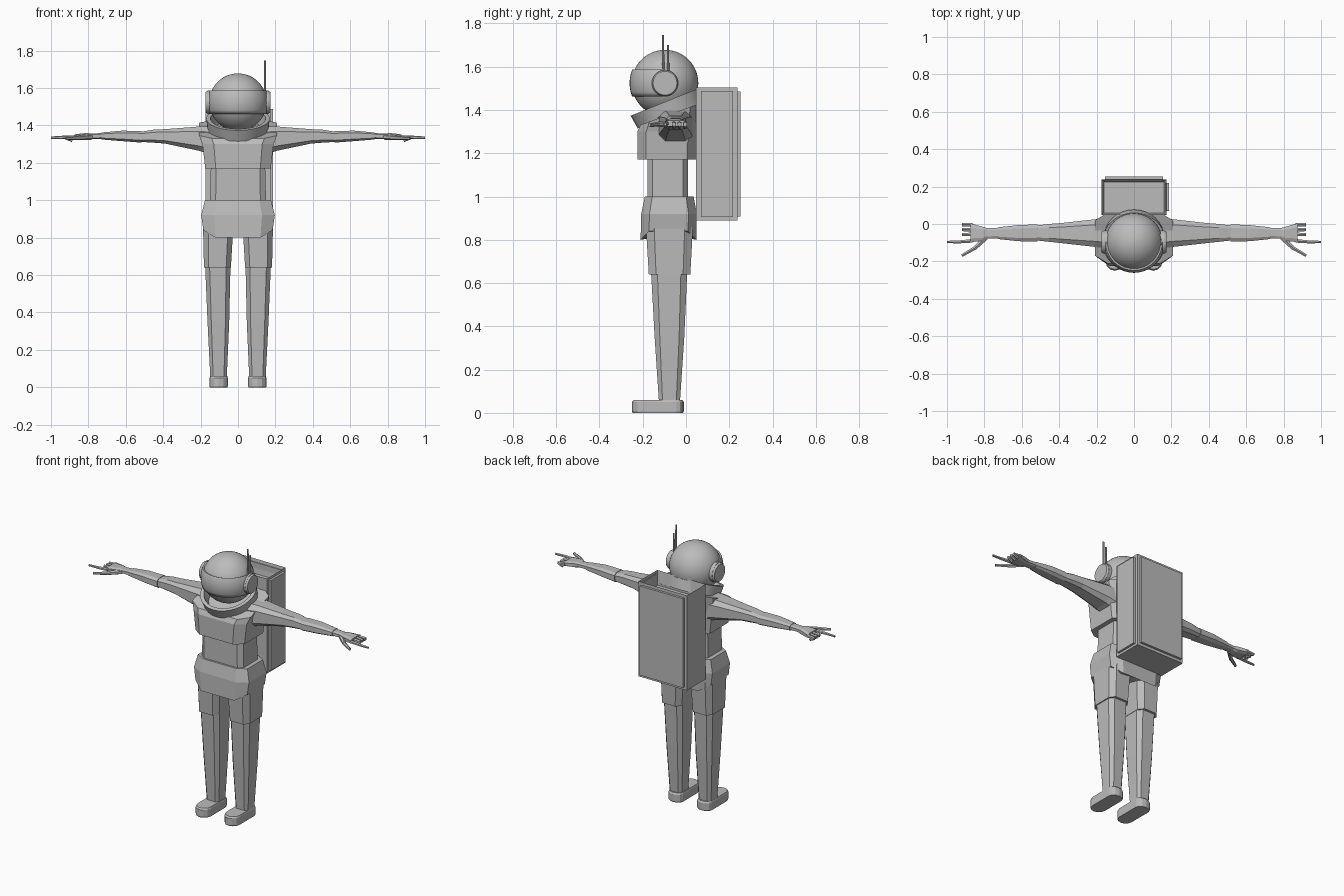
import bpy, bmesh, math
from mathutils import Vector, Matrix

if "Cube" in bpy.data.objects:
    bpy.data.objects.remove(bpy.data.objects["Cube"])

grey = bpy.data.materials.new("suit grey")
grey.diffuse_color = (0.5, 0.5, 0.5, 1)
grey.use_nodes = True
grey.node_tree.nodes["Principled BSDF"].inputs["Base Color"].default_value = grey.diffuse_color


def finish(name, bm, mirror=False, smooth=False):
    """Turn a bmesh into a named object, optionally mirrored across x = 0."""
    bmesh.ops.recalc_face_normals(bm, faces=bm.faces)
    me = bpy.data.meshes.new(name)
    bm.to_mesh(me)
    bm.free()
    ob = bpy.data.objects.new(name, me)
    bpy.context.collection.objects.link(ob)
    me.materials.append(grey)
    if smooth:
        bpy.ops.object.select_all(action='DESELECT')
        ob.select_set(True)
        bpy.context.view_layer.objects.active = ob
        bpy.ops.object.shade_smooth_by_angle(angle=math.radians(35))
    if mirror:
        mod = ob.modifiers.new("Mirror", 'MIRROR')
        mod.use_mirror_merge = False
    return ob


def octagon(a0, a1, b0, b1, ca=0.3, cb=0.3):
    """Rectangle with cut corners; ca, cb are the cut as a share of the half size."""
    ac, bc, ah, bh = (a0 + a1) / 2, (b0 + b1) / 2, (a1 - a0) / 2, (b1 - b0) / 2
    p, q = 1 - ca, 1 - cb
    pts = [(p, -1), (1, -q), (1, q), (p, 1), (-p, 1), (-1, q), (-1, -q), (-p, -1)]
    return [(ac + ah * u, bc + bh * v) for u, v in pts]


def loft(bm, rings):
    """Skin closed rings of 3D points and cap both ends."""
    vs = [[bm.verts.new(p) for p in r] for r in rings]
    n = len(vs[0])
    for r, s in zip(vs, vs[1:]):
        for i in range(n):
            bm.faces.new((r[i], r[(i + 1) % n], s[(i + 1) % n], s[i]))
    bm.faces.new(vs[0])
    bm.faces.new(vs[-1])


def loft_z(name, rows, ca=0.3, cb=0.3, mirror=False):
    """rows: (z, x0, x1, y0, y1)"""
    bm = bmesh.new()
    loft(bm, [[(x, y, z) for x, y in octagon(*r, ca, cb)] for z, *r in rows])
    return finish(name, bm, mirror)


def loft_x(name, rows, ca=0.4, cb=0.4):
    """rows: (x, y0, y1, z0, z1), mirrored to both sides"""
    bm = bmesh.new()
    loft(bm, [[(x, y, z) for y, z in octagon(*r, ca, cb)] for x, *r in rows])
    return finish(name, bm, True)


def bar(bm, p, q, r1, r2, segs=6):
    p, q = Vector(p), Vector(q)
    d = q - p
    m = Matrix.Translation((p + q) / 2) @ d.to_track_quat('Z', 'Y').to_matrix().to_4x4()
    bmesh.ops.create_cone(bm, cap_ends=True, segments=segs, radius1=r1, radius2=r2,
                          depth=d.length, matrix=m)


def box(bm, x0, x1, y0, y1, z0, z1):
    m = Matrix.Translation(((x0 + x1) / 2, (y0 + y1) / 2, (z0 + z1) / 2))
    m = m @ Matrix.Diagonal((x1 - x0, y1 - y0, z1 - z0, 1))
    return bmesh.ops.create_cube(bm, size=1, matrix=m)["verts"]


HEAD = Vector((0, -0.097, 1.524))

# Helmet
bm = bmesh.new()
bmesh.ops.create_uvsphere(bm, u_segments=40, v_segments=24, radius=0.154,
                          matrix=Matrix.Translation(HEAD))
finish("helmet", bm, smooth=True)

# Visor: front band of a slightly larger sphere
bm = bmesh.new()
bmesh.ops.create_uvsphere(bm, u_segments=40, v_segments=24, radius=0.164,
                          matrix=Matrix.Translation(HEAD))
for co, no in (((0, 0, 1.588), (0, 0, 1)), ((0, 0, 1.462), (0, 0, -1)), (HEAD, (0, 1, 0))):
    bmesh.ops.bisect_plane(bm, geom=bm.verts[:] + bm.edges[:] + bm.faces[:],
                           plane_co=co, plane_no=no, clear_outer=True)
visor = finish("visor", bm, smooth=True)
sol = visor.modifiers.new("Solidify", 'SOLIDIFY')
sol.thickness = 0.018

# Ear discs
bm = bmesh.new()
bar(bm, (0.12, HEAD.y, HEAD.z), (0.163, HEAD.y, HEAD.z), 0.062, 0.062, 28)
bar(bm, (0.16, HEAD.y, HEAD.z), (0.174, HEAD.y, HEAD.z), 0.062, 0.055, 28)
finish("ear_disc", bm, mirror=True, smooth=True)

# Antennas on the right ear
bm = bmesh.new()
bar(bm, (0.145, -0.106, 1.56), (0.145, -0.106, 1.747), 0.006, 0.005, 8)
bar(bm, (0.145, -0.083, 1.56), (0.145, -0.083, 1.70), 0.006, 0.005, 8)
finish("antennas", bm, smooth=True)

# Tilted neck collar
bm = bmesh.new()
tilt = Matrix.Translation((0, -0.098, 1.437)) @ Matrix.Rotation(math.radians(22), 4, 'X')
profile = [(0.148, 0), (0.17, 0), (0.162, -0.066), (0.13, -0.066)]
N = 32
rings = [[bm.verts.new(tilt @ Vector((r * math.cos(a), r * math.sin(a), z))) for r, z in profile]
         for a in (2 * math.pi * i / N for i in range(N))]
for i in range(N):
    a, b = rings[i], rings[(i + 1) % N]
    for j in range(4):
        k = (j + 1) % 4
        bm.faces.new((a[j], b[j], b[k], a[k]))
finish("collar", bm, smooth=True)

# Chest: top sloping up towards the back
chest = loft_z("chest", [(1.17, -0.175, 0.175, -0.225, 0.048),
                         (1.30, -0.19, 0.19, -0.225, 0.05),
                         (1.39, -0.208, 0.208, -0.21, 0.06)], 0.32, 0.3)
for v in chest.data.vertices:
    if v.co.z > 1.38:
        v.co.z = 1.425 + 0.36 * (v.co.y - 0.05)

# Waist
loft_z("waist", [(0.98, -0.15, 0.15, -0.178, 0.01), (1.19, -0.145, 0.145, -0.178, 0.01)], 0.2, 0.25)

# Hips: lower edge is raised over the legs
hips = loft_z("hips", [(0.80, -0.185, 0.185, -0.21, 0.048),
                       (0.92, -0.197, 0.197, -0.207, 0.05),
                       (1.0, -0.177, 0.177, -0.19, 0.035)], 0.35, 0.3)
for v in hips.data.vertices:
    if v.co.z < 0.81 and abs(v.co.x) > 0.15:
        v.co.z = 0.84

# Legs
loft_z("thigh", [(0.64, 0.038, 0.182, -0.172, 0.02), (0.86, 0.025, 0.187, -0.185, 0.032)],
       0.35, 0.35, True)
loft_z("lower_leg", [(0.05, 0.06, 0.148, -0.125, -0.028), (0.35, 0.047, 0.163, -0.145, -0.008),
                     (0.66, 0.04, 0.176, -0.162, 0.006)], 0.35, 0.35, True)

# Boots: rounded soles
bm = bmesh.new()
outline = []
for cy, start, r in ((-0.2, math.pi, 0.05), (-0.045, 0, 0.035)):
    for i in range(7):
        a = start + math.pi * i / 6
        outline.append((0.103 + 0.049 * math.cos(a), cy + r * math.sin(a)))
loft(bm, [[(0.103 + (x - 0.103) * s, -0.125 + (y + 0.125) * s, z) for x, y in outline]
          for z, s in ((0, 0.97), (0.008, 1), (0.05, 1), (0.06, 0.94))])
finish("boot", bm, mirror=True)

# Arms
loft_x("upper_arm", [(0.15, -0.13, 0.03, 1.245, 1.395), (0.21, -0.122, 0.025, 1.265, 1.394),
                     (0.39, -0.102, 0.005, 1.303, 1.38), (0.455, -0.095, 0.0, 1.308, 1.377),
                     (0.52, -0.088, -0.008, 1.312, 1.366)])
loft_x("forearm", [(0.515, -0.094, -0.002, 1.308, 1.37), (0.62, -0.092, -0.006, 1.316, 1.372),
                   (0.73, -0.08, -0.018, 1.325, 1.362)])
loft_x("hand", [(0.72, -0.076, -0.02, 1.328, 1.36), (0.785, -0.077, -0.022, 1.328, 1.356),
                (0.81, -0.09, -0.015, 1.322, 1.36), (0.875, -0.097, 0.004, 1.323, 1.352)])

# Fingers: three curled, straight index finger and thumb
bm = bmesh.new()
for y in (-0.004, -0.03, -0.056):
    bar(bm, (0.865, y, 1.337), (0.918, y, 1.334), 0.011, 0.01)
    bar(bm, (0.915, y, 1.332), (0.885, y, 1.318), 0.009, 0.008)
bar(bm, (0.865, -0.09, 1.337), (0.94, -0.096, 1.336), 0.011, 0.009)
bar(bm, (0.935, -0.096, 1.336), (1.0, -0.096, 1.334), 0.009, 0.007)
bar(bm, (0.785, -0.065, 1.338), (0.85, -0.128, 1.334), 0.016, 0.012)
bar(bm, (0.845, -0.125, 1.334), (0.92, -0.169, 1.33), 0.011, 0.008)
finish("fingers", bm, mirror=True)

# Backpack: box with an open recess on top
bm = bmesh.new()
box(bm, -0.173, 0.173, 0.047, 0.238, 0.89, 1.505)
top = max(bm.faces, key=lambda f: f.calc_center_median().z)
bmesh.ops.inset_region(bm, faces=[top], thickness=0.018)
bmesh.ops.translate(bm, verts=top.verts[:], vec=(0, 0, -0.09))
finish("backpack", bm)

# Backpack plates: back and right side
bm = bmesh.new()
box(bm, -0.155, 0.155, 0.23, 0.253, 0.908, 1.485)
finish("backpack_back_plate", bm)
bm = bmesh.new()
box(bm, 0.165, 0.187, 0.07, 0.218, 0.905, 1.488)
finish("backpack_side_plate", bm)
